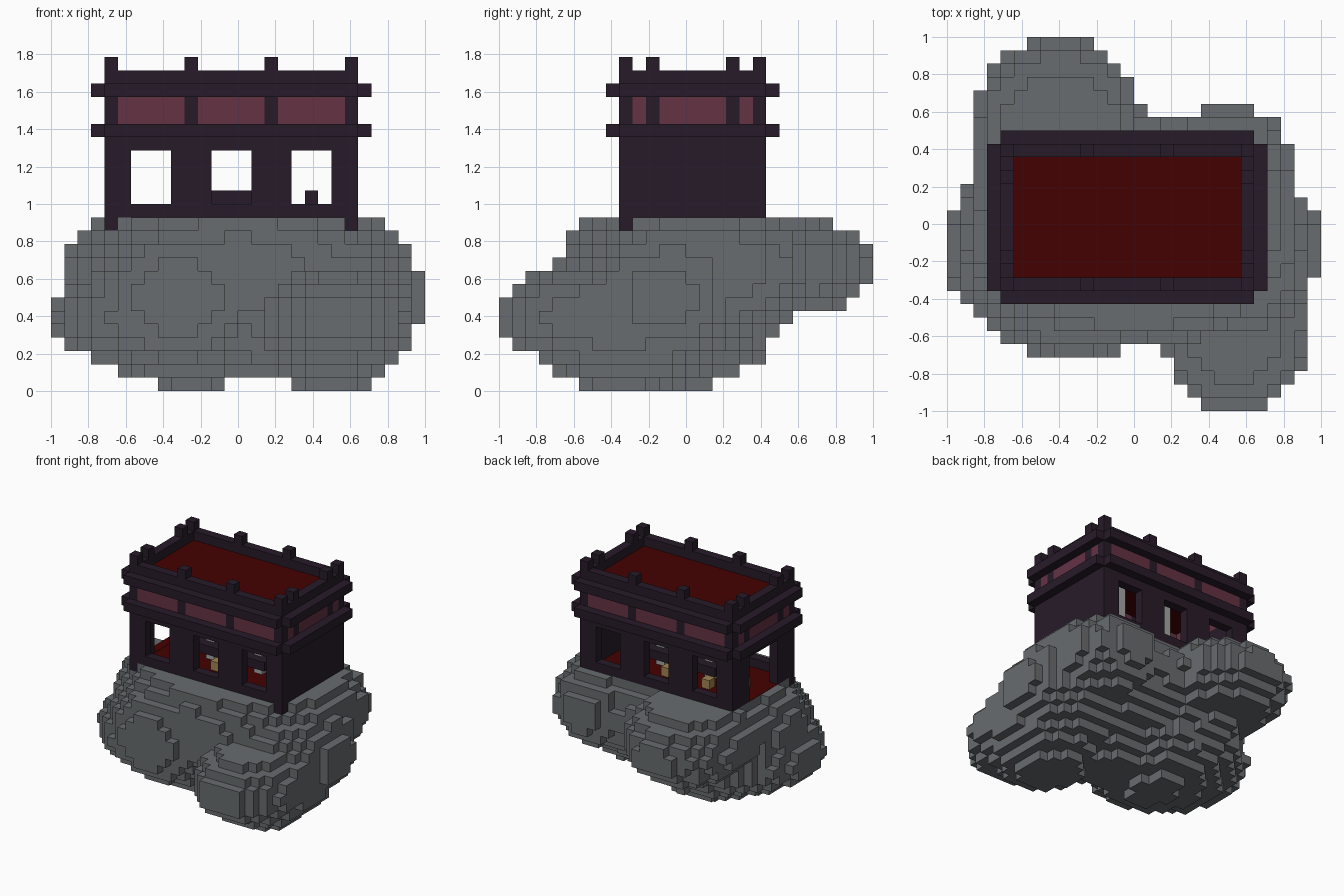
import bpy
import bmesh
from mathutils import Vector

cube = bpy.data.objects.get("Cube")
if cube:
    bpy.data.objects.remove(cube, do_unlink=True)

N = 28            # cells along the longest side
V = 2 / N         # cell size


def material(name, rgb):
    lin = [(c / 255 / 12.92) if c < 11 else ((c / 255 + 0.055) / 1.055) ** 2.4 for c in rgb]
    mat = bpy.data.materials.new(name)
    mat.use_nodes = True
    mat.diffuse_color = (*lin, 1)
    mat.node_tree.nodes["Principled BSDF"].inputs["Base Color"].default_value = (*lin, 1)
    return mat


STONE = material("grey stone", (104, 108, 110))
WOOD = material("dark plum wood", (39, 27, 41))
PANEL = material("rose panel", (99, 50, 68))
RED = material("deep red", (69, 1, 1))
TAN = material("tan wood", (160, 132, 82))
PALE = material("pale grey", (165, 165, 165))


def finish(bm, name, mat):
    mesh = bpy.data.meshes.new(name)
    bm.to_mesh(mesh)
    bm.free()
    mesh.materials.append(mat)
    obj = bpy.data.objects.new(name, mesh)
    bpy.context.scene.collection.objects.link(obj)


def boxes(name, mat, items):
    """One object made of boxes given as (x0, x1, y0, y1, z0, z1) in cells."""
    bm = bmesh.new()
    for x0, x1, y0, y1, z0, z1 in items:
        made = bmesh.ops.create_cube(bm, size=1)["verts"]
        lo, hi = Vector((x0, y0, z0)), Vector((x1, y1, z1))
        for v in made:
            p = [(lo[i] if v.co[i] < 0 else hi[i]) for i in range(3)]
            v.co = (p[0] * V - 1, p[1] * V - 1, p[2] * V)
    finish(bm, name, mat)


def ring(x0, x1, y0, y1, z0, z1):
    """Four one-cell-thick walls around a rectangle."""
    return [(x0, x1, y0, y0 + 1, z0, z1), (x0, x1, y1 - 1, y1, z0, z1),
            (x0, x0 + 1, y0 + 1, y1 - 1, z0, z1), (x1 - 1, x1, y0 + 1, y1 - 1, z0, z1)]


# House footprint and heights in cells
X0, X1, Y0, Y1 = 4, 23, 9, 20
FLOOR, SILL, LINTEL, EAVE = 13, 14, 18, 19

# Rock: rounded lobes (centre, radii) sampled on the cell grid
LOBES = [
    ((0.0, -0.05, 0.64), (0.93, 0.61, 0.45)),      # core under the house
    ((0.1, -0.15, 0.40), (0.40, 0.40, 0.36)),      # low middle
    ((-0.25, -0.07, 0.30), (0.36, 0.52, 0.29)),    # foot
    ((-0.33, -0.10, 0.50), (0.55, 0.64, 0.46)),    # front, right side
    ((-0.50, -0.14, 0.40), (0.51, 0.50, 0.28)),
    ((0.54, -0.42, 0.40), (0.42, 0.62, 0.28)),     # front, left side
    ((0.51, -0.34, 0.33), (0.41, 0.50, 0.34)),
    ((0.50, -0.14, 0.50), (0.50, 0.50, 0.40)),     # left flank
    ((0.50, 0.20, 0.66), (0.38, 0.46, 0.33)),
    ((-0.40, 0.51, 0.66), (0.45, 0.50, 0.272)),    # back
    ((-0.40, 0.40, 0.70), (0.46, 0.55, 0.30)),
]


def in_rock(x, y, z):
    if z == FLOOR - 1 and X0 <= x < X1 and Y0 <= y < Y1:
        if X0 < x < X1 - 1 and Y0 < y < Y1 - 1:
            return False                      # filled by the floor
        return not (y == Y0 and x in (X0, X1 - 1))   # corner feet
    p = ((x + 0.5) * V - 1, (y + 0.5) * V - 1, (z + 0.5) * V)
    return any(sum(((p[i] - c[i]) / r[i]) ** 2 for i in range(3)) <= 1 for c, r in LOBES)


cells = {(x, y, z) for x in range(N) for y in range(N) for z in range(FLOOR) if in_rock(x, y, z)}
bm = bmesh.new()
corner_cache = {}


def corner(p):
    if p not in corner_cache:
        corner_cache[p] = bm.verts.new((p[0] * V - 1, p[1] * V - 1, p[2] * V))
    return corner_cache[p]


for cell in sorted(cells):
    for axis in range(3):
        for side in (0, 1):
            near = list(cell)
            near[axis] += 2 * side - 1
            if tuple(near) in cells:
                continue
            u, w = (axis + 1) % 3, (axis + 2) % 3
            loop = []
            for du, dw in ((0, 0), (1, 0), (1, 1), (0, 1)):
                p = list(cell)
                p[axis] += side
                p[u] += du
                p[w] += dw
                loop.append(corner(tuple(p)))
            bm.faces.new(loop if side else loop[::-1])
finish(bm, "floating_rock", STONE)

# Floor and roof deck
boxes("floor", RED, [(X0 + 1, X1 - 1, Y0 + 1, Y1 - 1, FLOOR - 1, FLOOR)])
boxes("roof_deck", RED, [(X0 + 1, X1 - 1, Y0 + 1, Y1 - 1, 22, 23)])

# Long walls with three windows each
PIERS = [(4, 6), (9, 12), (15, 18), (21, 23)]
for name, y in (("front_wall", Y0), ("back_wall", Y1 - 1)):
    wall = [(X0, X1, y, y + 1, FLOOR, SILL), (X0, X1, y, y + 1, LINTEL, EAVE)]
    wall += [(a, b, y, y + 1, SILL, LINTEL) for a, b in PIERS]
    boxes(name, WOOD, wall)

# Short walls: solid on one side, doorway on the other
boxes("left_wall", WOOD, [(X1 - 1, X1, Y0 + 1, Y1 - 1, FLOOR, EAVE)])
boxes("right_wall", WOOD, [
    (X0, X0 + 1, Y0 + 1, 12, FLOOR, EAVE), (X0, X0 + 1, 17, Y1 - 1, FLOOR, EAVE),
    (X0, X0 + 1, 12, 17, LINTEL, EAVE)])
boxes("door_sill", RED, [(X0 + 0.02, X0 + 1, 12, 17, FLOOR, FLOOR + 0.03)])
boxes("corner_feet", WOOD, [(x, x + 1, Y0, Y0 + 1, FLOOR - 1, FLOOR) for x in (X0, X1 - 1)])

# Two projecting ledges with notched corners
for name, z in (("lower_ledge", EAVE), ("upper_ledge", 22)):
    boxes(name, WOOD, ring(X0, X1, Y0, Y1, z, z + 1) + [
        (X0, X1, Y0 - 1, Y0, z, z + 1), (X0, X1, Y1, Y1 + 1, z, z + 1),
        (X0 - 1, X0, Y0, Y1, z, z + 1), (X1, X1 + 1, Y0, Y1, z, z + 1)])
boxes("parapet", WOOD, ring(X0, X1, Y0, Y1, 23, 24))

# Posts and coloured panels between the ledges, post caps above the parapet
POST_X, POST_Y = (4, 10, 16, 22), (9, 11, 17, 19)
spots = {(x, y) for x in POST_X for y in (Y0, Y1 - 1)} | {(x, y) for x in (X0, X1 - 1) for y in POST_Y}
spots = sorted(spots)
boxes("band_posts", WOOD, [(x, x + 1, y, y + 1, 20, 22) for x, y in spots])
boxes("post_caps", WOOD, [(x, x + 1, y, y + 1, 24, 25) for x, y in spots])
panels = [(a + 1, b, y, y + 1, 20, 22) for a, b in zip(POST_X, POST_X[1:]) for y in (Y0, Y1 - 1)]
panels += [(x, x + 1, a + 1, b, 20, 22) for a, b in zip(POST_Y, POST_Y[1:]) for x in (X0, X1 - 1)]
boxes("band_panels", PANEL, panels)

# Interior: pillars in line with the middle posts, long table, stand and stools
boxes("pillars", PALE, [(x, x + 1, 14, 15, FLOOR, 22) for x in POST_X[1:3]])
boxes("table", WOOD, [(9, 18, 13, 14, SILL, SILL + 1), (9, 18, 15, 16, SILL, SILL + 1)] +
      [(a, b, 14, 15, SILL, SILL + 1) for a, b in ((9, 10), (11, 16), (17, 18))])
boxes("stand", WOOD, [(19, 20, 14, 15, FLOOR, SILL + 1)])
boxes("stools", TAN, [(x, x + 1, y, y + 1, FLOOR, SILL)
                      for x, y in ((12, 12), (14, 16), (9, 16), (6, 14))])
